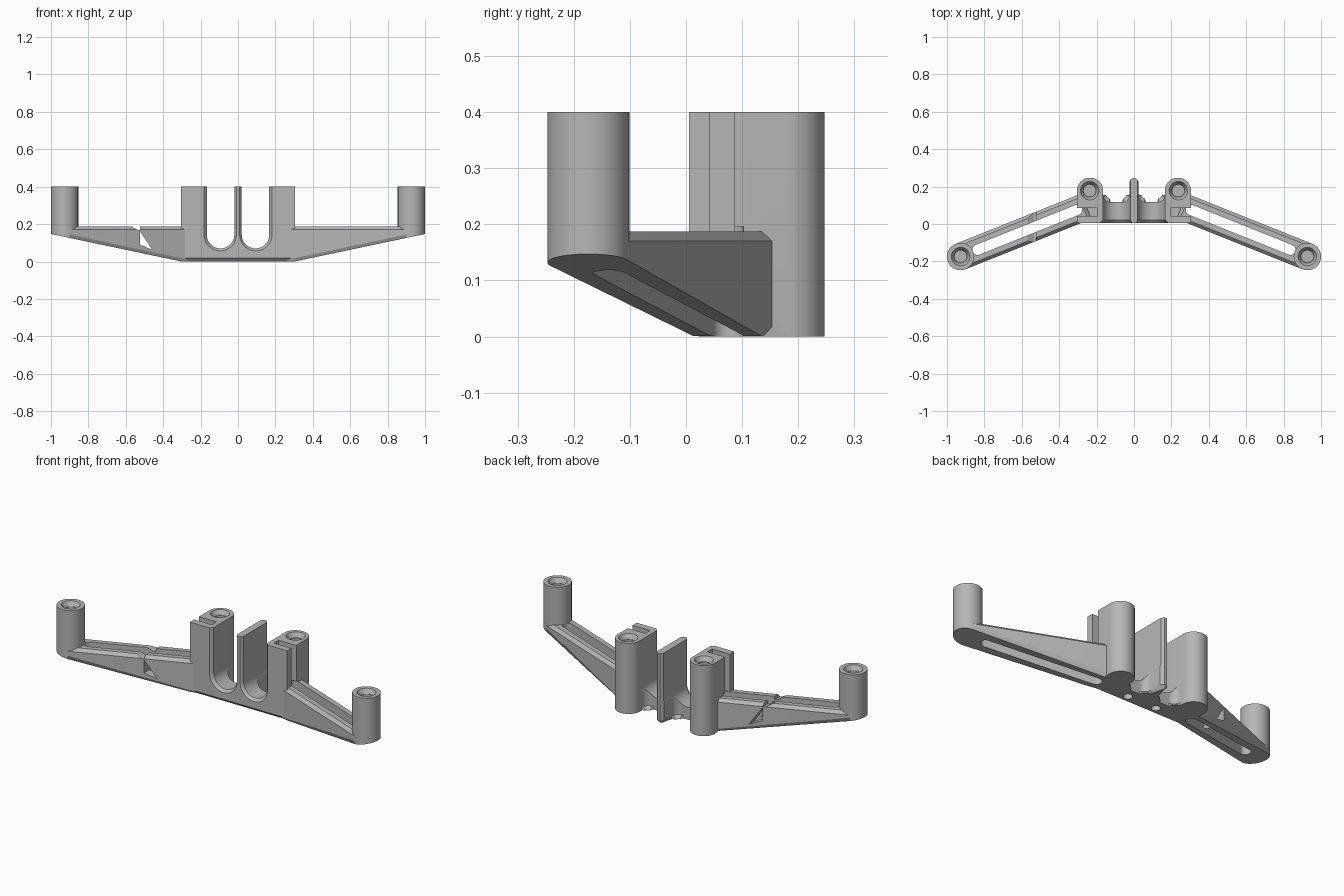
import bpy, bmesh
from math import sin, cos, pi, atan2, radians
from mathutils import Vector

if "Cube" in bpy.data.objects:
    bpy.data.objects.remove(bpy.data.objects["Cube"], do_unlink=True)

TOP = 0.4
RAIL_TOP = 0.187
CHAMFER = 0.018
POST = Vector((0.927, -0.174))
RADIUS = 0.073
SLOPE = -0.4
ALONG = Vector((1, SLOPE)).normalized()
TILT = atan2(ALONG.y, ALONG.x)

grey = bpy.data.materials.new("plain grey")
grey.use_nodes = True
COLOUR = (0.47, 0.47, 0.47, 1)
grey.diffuse_color = COLOUR
grey.node_tree.nodes["Principled BSDF"].inputs["Base Color"].default_value = COLOUR


def finish(name, bm):
    bmesh.ops.recalc_face_normals(bm, faces=bm.faces)
    mesh = bpy.data.meshes.new(name)
    bm.to_mesh(mesh)
    bm.free()
    mesh.materials.append(grey)
    ob = bpy.data.objects.new(name, mesh)
    bpy.context.collection.objects.link(ob)
    return ob


def arc(c, r, a0, a1, n=16):
    return [Vector((c[0] + r * cos(a0 + (a1 - a0) * i / n),
                    c[1] + r * sin(a0 + (a1 - a0) * i / n))) for i in range(n + 1)]


def loft(name, lower, upper, bottom_bevel=0, top_bevel=0, floor=None):
    """Solid between two matching rings, with optional chamfered rims."""
    bm = bmesh.new()
    a = [bm.verts.new(p) for p in lower]
    b = [bm.verts.new(p) for p in upper]
    n = len(a)
    f0, f1 = bm.faces.new(a[::-1]), bm.faces.new(b)
    for i in range(n):
        bm.faces.new((a[i], a[(i + 1) % n], b[(i + 1) % n], b[i]))
    rims = [(list(f0.edges), bottom_bevel), (list(f1.edges), top_bevel)]
    for edges, size in rims:
        if size:
            bmesh.ops.bevel(bm, geom=edges, offset=size, segments=1,
                            affect='EDGES', clamp_overlap=False)
    return finish(name, bm)


def prism(name, plan, z0, z1, **kw):
    return loft(name, [(p[0], p[1], z0) for p in plan], [(p[0], p[1], z1) for p in plan], **kw)


def extrude_y(name, profile, y0, y1):
    return loft(name, [(p[0], y0, p[1]) for p in profile], [(p[0], y1, p[1]) for p in profile])


def box(name, x, y, z):
    return prism(name, [(x[0], y[0]), (x[1], y[0]), (x[1], y[1]), (x[0], y[1])], *z)


def disc(name, c, r, z0, z1, r_top=None):
    lower, upper = (arc(c, q, 0, 2 * pi, 48)[:-1] for q in (r, r_top or r))
    return loft(name, [(*p, z0) for p in lower], [(*p, z1) for p in upper])


def combine(ob, other, operation='DIFFERENCE'):
    other.hide_render = True
    mod = ob.modifiers.new("combine", 'BOOLEAN')
    mod.operation, mod.object, mod.solver = operation, other, 'EXACT'
    graph = bpy.context.evaluated_depsgraph_get()
    mesh = bpy.data.meshes.new_from_object(ob.evaluated_get(graph))
    ob.modifiers.clear()
    ob.data = mesh
    bpy.data.objects.remove(other, do_unlink=True)


def stadium_end(c, r):
    return arc(c, r, TILT - pi / 2, TILT + pi / 2, 24)


def on_arm(x):
    return Vector((x, POST.y + (x - POST.x) * SLOPE))


def flip(points, side):
    return [(p[0] * side, p[1]) for p in points]


def arm_slot(side):
    a, b = on_arm(0.305), on_arm(0.836)
    plan = stadium_end(b, 0.028) + arc(a, 0.028, TILT + pi / 2, TILT + 3 * pi / 2, 24)
    return prism("slot_cutter", flip(plan, side), -0.1, 0.196)


def screw_hole(ob, c):
    combine(ob, disc("bore_cutter", c, 0.032, 0.22, 0.41))
    combine(ob, disc("countersink_cutter", c, 0.035, 0.375, 0.401, 0.05))


# Centre body: towers, web and fin share one plan outline
half = [Vector((0.305, 0.005))]
half += arc((0.235, 0.177), 0.07, 0, pi, 28)
half += arc((0.125, 0.157), 0.04, 0, -pi / 2, 8)
half += arc((0.063, 0.157), 0.04, -pi / 2, -pi, 8)
half += [Vector((0.023, 0.228)), Vector((0.008, 0.245))]
outline = half + [Vector((-p.x, p.y)) for p in reversed(half)]
body = prism("centre_body", outline, 0, TOP, bottom_bevel=CHAMFER)

for side in (1, -1):
    # U channel with a flared front mouth
    def u_profile(grow):
        x0, x1, r = 0.02 - grow * 0.75, 0.167 + grow, 0.0735 + grow * 0.875
        ring = arc(((x0 + x1) / 2, 0.07 + 0.0735), r, pi, 2 * pi, 24)
        return flip(ring + [Vector((x1, 0.5)), Vector((x0, 0.5))], side)

    combine(body, extrude_y("channel_cutter", u_profile(0), -0.1, 0.4))
    wide, narrow = u_profile(0.016), u_profile(0)
    combine(body, loft("mouth_cutter", [(p[0], 0.004, p[1]) for p in wide],
                       [(p[0], 0.021, p[1]) for p in narrow]))
    # Side slot in the tower, lightening slot, holes
    xs = sorted((side * 0.195, side * 0.4))
    combine(body, box("side_slot_cutter", xs, (0.043, 0.086), (0.15, 0.5)))
    combine(body, arm_slot(side))
    screw_hole(body, (side * 0.237, 0.178))
    combine(body, disc("underside_hole_cutter", (side * 0.09, 0.06), 0.024, -0.1, 0.03))

parts = [body]


# Arms: two rails on a rising underside, ending in a post
def underside(x):
    return 0.211 * (x - 0.303)


for side, name in ((1, "left"), (-1, "right")):
    across = Vector((-ALONG.y, ALONG.x)) * RADIUS
    start = on_arm(0.255)
    plan = stadium_end(POST, RADIUS) + [start + across, start - across]
    arm = loft(name + "_arm",
               [(p.x * side, p.y, underside(p.x)) for p in plan],
               [(p.x * side, p.y, RAIL_TOP) for p in plan],
               bottom_bevel=CHAMFER, top_bevel=0.017)
    combine(arm, box("ground_cutter", (-2, 2), (-1, 1), (-0.5, 0.0005)))
    combine(arm, arm_slot(side))
    post = disc(name + "_post", (POST.x * side, POST.y), RADIUS, 0.168, TOP)
    screw_hole(post, (POST.x * side, POST.y))
    if side < 0:
        # Triangular window and top notch through both rails
        window = [(-0.525, 0.163), (-0.525, 0.09), (-0.458, 0.062)]
        notch = [(-0.575, 0.19), (-0.535, 0.168), (-0.525, 0.168), (-0.525, 0.19)]
        for shape in (window, notch):
            combine(arm, extrude_y("rail_cutter", shape, -0.5, 0.5))
    parts += [arm, post]

# Smooth the round walls, keep the chamfers crisp
bpy.ops.object.select_all(action='DESELECT')
for ob in parts:
    ob.select_set(True)
bpy.context.view_layer.objects.active = body
bpy.ops.object.shade_smooth_by_angle(angle=radians(25))
